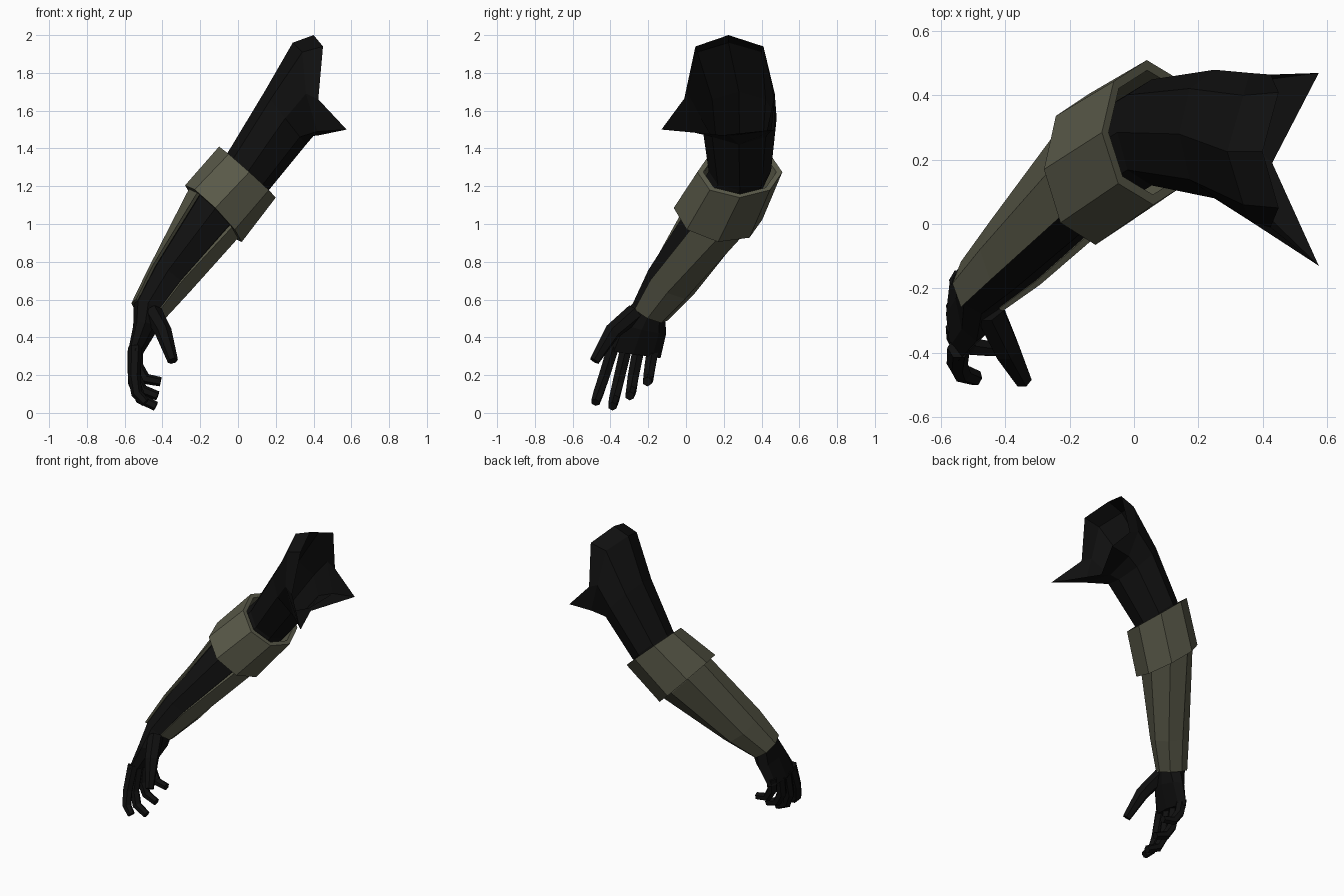
import bpy, bmesh, math
from mathutils import Vector

if "Cube" in bpy.data.objects:
    bpy.data.objects.remove(bpy.data.objects["Cube"])


def material(name, rgb):
    m = bpy.data.materials.new(name)
    m.diffuse_color = (*rgb, 1)
    m.use_nodes = True
    m.node_tree.nodes["Principled BSDF"].inputs["Base Color"].default_value = m.diffuse_color
    return m


BLACK = material("black cloth", (0.005, 0.005, 0.005))
OLIVE = material("olive armour", (0.10, 0.10, 0.066))


def ring(c, u, v, s=1.0, n=8, steps=None):
    """Flattened n-gon: u points to the inner/under side, v to the front."""
    c, u, v = Vector(c), Vector(u), Vector(v)
    return [c + s * (math.cos(a) * u + math.sin(a) * v)
            for a in (math.tau * i / n for i in (steps or range(n)))]


def loft(name, rings, mat, cap_start=True, cap_end=True, cyclic=False):
    bm = bmesh.new()
    rows = [[bm.verts.new(p) for p in r] for r in rings]
    n = len(rows[0])
    pairs = list(zip(rows, rows[1:])) + ([(rows[-1], rows[0])] if cyclic else [])
    for a, b in pairs:
        for i in range(n):
            j = (i + 1) % n
            bm.faces.new((a[i], a[j], b[j], b[i]))
    if cap_start and not cyclic:
        bm.faces.new(rows[0])
    if cap_end and not cyclic:
        bm.faces.new(rows[-1])
    bmesh.ops.recalc_face_normals(bm, faces=bm.faces)
    me = bpy.data.meshes.new(name)
    bm.to_mesh(me)
    bm.free()
    me.materials.append(mat)
    ob = bpy.data.objects.new(name, me)
    bpy.context.collection.objects.link(ob)
    return ob


def tube(name, pts, radii, mat, n=6):
    pts = [Vector(p) for p in pts]
    rings = []
    for i, (p, r) in enumerate(zip(pts, radii)):
        t = (pts[min(i + 1, len(pts) - 1)] - pts[max(i - 1, 0)]).normalized()
        u = t.cross(Vector((0, 1, 0))).normalized()
        rings.append(ring(p, u * r, t.cross(u) * r, n=n))
    return loft(name, rings, mat)


# Section frames: centre, u, v
CUFF_TOP = ((0.05, 0.285, 1.275), (0.15, 0, -0.135), (0.01, -0.225, 0))
CUFF_LOW = ((-0.13, 0.17, 1.055), (0.15, 0, -0.15), (0.01, -0.235, 0.03))
SHELL = [((-0.10, 0.19, 1.09), (0.13, 0, -0.13), (0.01, -0.19, 0.03)),
         ((-0.13, 0.17, 1.055), (0.13, 0, -0.13), (0.01, -0.19, 0.03)),
         ((-0.37, -0.09, 0.695), (0.11, -0.01, -0.06), (0, -0.13, 0.07)),
         ((-0.475, -0.195, 0.54), (0.09, -0.01, -0.04), (0, -0.10, 0.05))]

# Arm sleeve: open flared shoulder edge, upper arm, forearm and palm in one skin
shoulder_edge = [(0.43, 0.19, 1.47), (0.575, -0.13, 1.50), (0.425, -0.01, 1.66),
                 (0.45, 0.05, 1.94), (0.40, 0.225, 2.0), (0.45, 0.41, 1.94),
                 (0.425, 0.465, 1.66), (0.575, 0.47, 1.50)]
shoulder = [(0.39, 0.23, 1.465), (0.42, 0.02, 1.49), (0.36, 0.01, 1.69),
            (0.34, 0.06, 1.91), (0.29, 0.225, 1.96), (0.34, 0.40, 1.91),
            (0.36, 0.47, 1.69), (0.42, 0.45, 1.49)]
arm = [[Vector(p) for p in shoulder_edge], [Vector(p) for p in shoulder],
       ring((0.25, 0.28, 1.56), (0.11, 0, -0.14), (0, -0.2, 0)),
       ring((0.055, 0.285, 1.28), (0.107, 0, -0.102), (0, -0.165, 0))]
arm += [ring(*f, s=0.85) for f in SHELL[1:]]
arm += [ring((-0.49, -0.235, 0.45), (0.065, 0, -0.01), (0, -0.13, 0.03)),
        ring((-0.545, -0.28, 0.31), (0.04, 0, 0), (0, -0.145, 0.02))]
loft("arm_sleeve", arm, BLACK, cap_start=False)

# Elbow cuff: hollow eight-sided band
loft("elbow_cuff", [ring(*CUFF_LOW), ring(*CUFF_TOP),
                    ring(*CUFF_TOP, s=0.86), ring(*CUFF_LOW, s=0.86)],
     OLIVE, cyclic=True)

# Forearm guard: C-shaped shell open at the front
arc = [3, 4, 5, 6, 7, 8, 9]
loft("forearm_guard", [ring(*f, steps=arc) + ring(*f, s=0.87, steps=arc)[::-1]
                       for f in SHELL], OLIVE)

# Fingers and thumb
digits = {
    "index_finger": [(-0.545, -0.385, 0.35), (-0.55, -0.435, 0.19),
                     (-0.535, -0.465, 0.10), (-0.49, -0.48, 0.055)],
    "middle_finger": [(-0.55, -0.32, 0.33), (-0.55, -0.36, 0.16),
                      (-0.515, -0.38, 0.075), (-0.435, -0.39, 0.035)],
    "ring_finger": [(-0.55, -0.255, 0.32), (-0.545, -0.28, 0.19),
                    (-0.505, -0.29, 0.12), (-0.425, -0.298, 0.09)],
    "little_finger": [(-0.54, -0.175, 0.34), (-0.535, -0.19, 0.25),
                      (-0.49, -0.20, 0.18), (-0.41, -0.205, 0.165)],
}
for name, pts in digits.items():
    tube(name, pts, (0.036, 0.033, 0.03, 0.025), BLACK)
tube("thumb", [(-0.45, -0.27, 0.53), (-0.395, -0.39, 0.43), (-0.345, -0.485, 0.275)],
     (0.05, 0.045, 0.028), BLACK)
